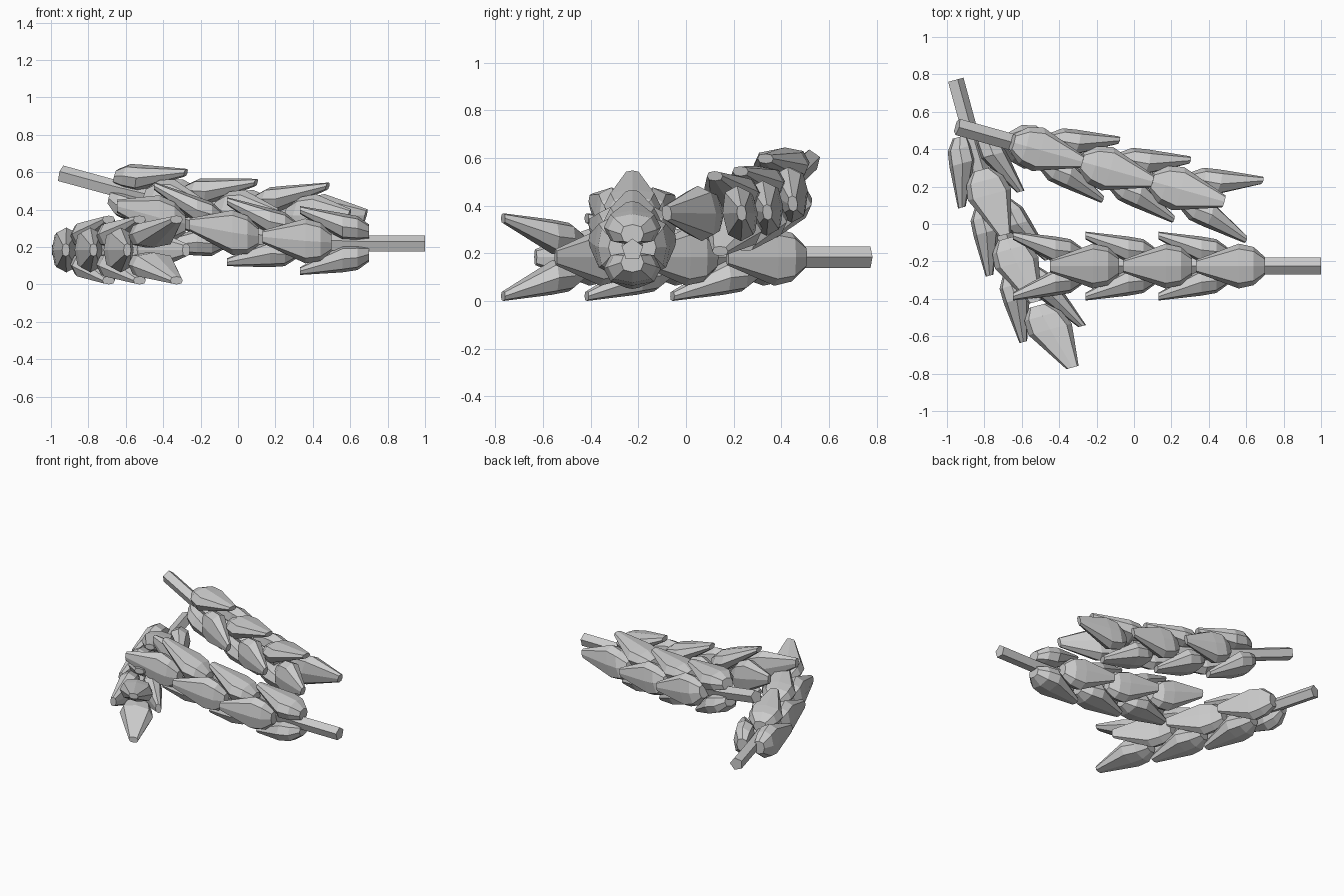
import bpy, bmesh, math
from mathutils import Vector

if "Cube" in bpy.data.objects:
    bpy.data.objects.remove(bpy.data.objects["Cube"])

STEM = 0.32          # bare stem length before the first grains
STEP = 0.39          # spacing between grain whorls
BEND = 0.112         # how strongly the ear curves

# Grain rings: distance along, half width, half thickness, offset from ear axis
GRAIN = [(-0.01, 0.048, 0.040, 0.060),
         (0.05, 0.102, 0.066, 0.078),
         (0.13, 0.120, 0.072, 0.086),
         (0.358, 0.034, 0.021, 0.163)]


def loft(bm, rings):
    """Skin a list of closed rings and cap both ends."""
    loops = [[bm.verts.new(p) for p in ring] for ring in rings]
    n = len(loops[0])
    for a, b in zip(loops, loops[1:]):
        for i in range(n):
            bm.faces.new((a[i], a[(i + 1) % n], b[(i + 1) % n], b[i]))
    bm.faces.new(loops[0][::-1])
    bm.faces.new(loops[-1])


def make_placer(origin, along, up):
    """Map ear coordinates (t, side, rise) to the world, curving the ear upwards."""
    o, u = Vector(origin), Vector(along).normalized()
    v = Vector(up)
    v = (v - u * v.dot(u)).normalized()
    w = v.cross(u)

    def place(t, side, rise):
        b = max(0.0, t - STEM)
        return o + u * t + w * side + v * (BEND * b * b + rise)
    return place


def finish(bm, name):
    bmesh.ops.recalc_face_normals(bm, faces=bm.faces)
    me = bpy.data.meshes.new(name)
    bm.to_mesh(me)
    bm.free()
    bpy.context.collection.objects.link(bpy.data.objects.new(name, me))


def add_grain(bm, place, start, angle):
    """One flattened seed husk, splayed outwards at an angle around the ear."""
    ca, sa = math.cos(angle), math.sin(angle)
    rings = []
    for s, hw, ht, off in GRAIN:
        ring = []
        for i in range(8):
            a = math.tau * i / 8
            k = 1.08 if i % 2 else 1.0      # slightly boxy section
            x, r = k * hw * math.cos(a), off + k * ht * math.sin(a)
            ring.append(place(start + s, r * ca - x * sa, r * sa + x * ca + 0.006))
        rings.append(ring)
    loft(bm, rings)


def wheat_ear(name, origin, along, up):
    place = make_placer(origin, along, up)
    # five-sided stem running through the ear
    bm = bmesh.new()
    rings = []
    for t in (0, STEM, 0.6, 0.9, 1.2):
        rings.append([place(t, 0.047 * math.sin(math.tau * i / 5),
                            0.047 * math.cos(math.tau * i / 5)) for i in range(5)])
    loft(bm, rings)
    finish(bm, name + "_stem")
    # alternating pairs: above/below, then left/right
    bm = bmesh.new()
    for k in range(3):
        for half in (0, math.pi):
            add_grain(bm, place, STEM - 0.01 + k * STEP, math.pi / 2 + half)
            add_grain(bm, place, STEM + 0.19 + k * STEP, half)
    finish(bm, name + "_grains")


wheat_ear("front_ear", (1.0, -0.225, 0.215), (-1, 0, 0), (0, 0, 1))
wheat_ear("back_ear", (-0.946, 0.52, 0.59), (1, -0.280, -0.272), (0, 0, 1))
wheat_ear("left_ear", (-0.957, 0.77, 0.184), (0.262, -0.965, 0), (0.965, 0.262, 0))
